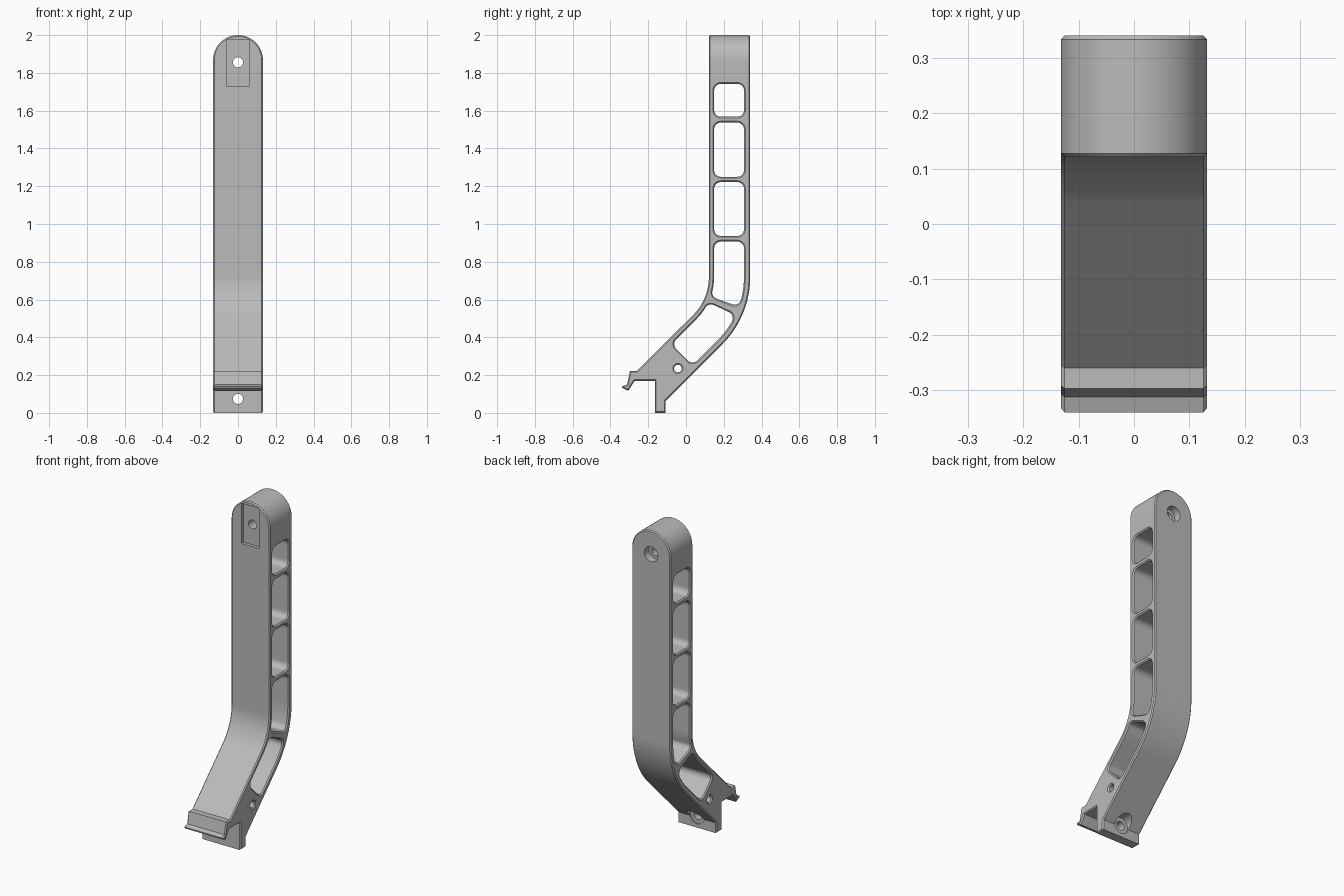
import bpy, bmesh, math

cube = bpy.data.objects.get("Cube")
if cube:
    bpy.data.objects.remove(cube, do_unlink=True)

HALF = 0.132                    # half width of the arm
CY, CZ = -0.164, 0.72           # centre of the bend
R_FRONT, R_BACK = 0.285, 0.504
R_MID = (R_FRONT + R_BACK) / 2
BEND = R_MID * math.pi / 4      # length of the bend along the middle
ARCH = 2 - HALF                 # height where the rounded top begins
CHAMFER = 0.007

grey = bpy.data.materials.new("plain_grey")
grey.use_nodes = True
grey.diffuse_color = (0.5, 0.5, 0.5, 1)
bsdf = next(n for n in grey.node_tree.nodes if n.type == 'BSDF_PRINCIPLED')
bsdf.inputs["Base Color"].default_value = grey.diffuse_color


def loft(name, axis, rings):
    """Capped solid through rings of (position on axis, 2D points)."""
    bm = bmesh.new()
    loops = []
    for d, pts in rings:
        loops.append([bm.verts.new((d, u, v) if axis == 'X' else (u, d, v)) for u, v in pts])
    for a, b in zip(loops, loops[1:]):
        for i in range(len(a)):
            j = (i + 1) % len(a)
            bm.faces.new((a[i], a[j], b[j], b[i]))
    bm.faces.new(loops[0])
    bm.faces.new(loops[-1])
    bmesh.ops.recalc_face_normals(bm, faces=bm.faces)
    mesh = bpy.data.meshes.new(name)
    bm.to_mesh(mesh)
    bm.free()
    mesh.materials.append(grey)
    obj = bpy.data.objects.new(name, mesh)
    bpy.context.collection.objects.link(obj)
    return obj


def combine(target, cutter, operation='DIFFERENCE'):
    mod = target.modifiers.new("cut", 'BOOLEAN')
    mod.operation, mod.object, mod.solver = operation, cutter, 'EXACT'
    bpy.context.view_layer.objects.active = target
    bpy.ops.object.modifier_apply(modifier=mod.name)
    bpy.data.objects.remove(cutter, do_unlink=True)


def on_path(s, r):
    """Point (y, z) at length s along the bent arm, at bend radius r."""
    a = min(max(s, 0), BEND) / R_MID
    y, z = CY + r * math.cos(a), CZ - r * math.sin(a)
    past = max(s - BEND, 0) * math.sqrt(0.5)
    return y - past, z - past - min(s, 0)


def circle(u, v, r, n=32):
    return [(u + r * math.cos(math.tau * i / n), v + r * math.sin(math.tau * i / n)) for i in range(n)]


def window_outline(s0, s1, grow, rad=0.035):
    """Rounded rectangle bent along the arm."""
    r0, r1 = 0.313, 0.471
    corners = [(s1 - rad, r1 - rad), (s0 + rad, r1 - rad), (s0 + rad, r0 + rad), (s1 - rad, r0 + rad)]
    flat = []
    for k, (s, r) in enumerate(corners):
        for i in range(7):
            a = math.pi / 2 * (k + i / 6)
            flat.append((s + (rad + grow) * math.cos(a), r + (rad + grow) * math.sin(a)))
    pts = []
    for i, (s, r) in enumerate(flat):
        s2, r2 = flat[(i + 1) % len(flat)]
        n = 10 if abs(s2 - s) > 0.05 else 1
        pts += [on_path(s + (s2 - s) * t / n, r + (r2 - r) * t / n) for t in range(n)]
    return pts


# Arm with clamp hook and foot, as one side profile
bend = [BEND * i / 16 for i in range(17)]
front = [on_path(s, R_FRONT) for s in [-1.4] + bend]
back = [on_path(s, R_BACK) for s in [-1.4] + bend]
hook = [(-0.26, 0.222), (-0.297, 0.222), (-0.312, 0.15), (-0.34, 0.141),
        (-0.338, 0.132), (-0.305, 0.117), (-0.272, 0.17)]
foot = [(-0.165, 0.17), (-0.165, 0), (-0.108, 0), (-0.108, 0.063)]
outline = front + hook + foot + back[::-1]
arm = loft("bent_arm", 'X', [(-0.2, outline), (0.2, outline)])

# Straight sides and rounded top
arch = [(HALF * math.cos(math.pi * i / 40), ARCH + HALF * math.sin(math.pi * i / 40)) for i in range(41)]
arch += [(-HALF, -0.1), (HALF, -0.1)]
combine(arm, loft("arch_cutter", 'Y', [(-1, arch), (1, arch)]), 'INTERSECT')

# Chamfer along both side outlines
bm = bmesh.new()
bm.from_mesh(arm.data)
bmesh.ops.remove_doubles(bm, verts=bm.verts, dist=0.00005)
rim = []
for e in bm.edges:
    a, b = (v.co for v in e.verts)
    same_side = a.x * b.x > 0 or min(a.z, b.z) > ARCH
    if same_side and len(e.link_faces) == 2 and e.calc_face_angle() > 0.8:
        rim.append(e)
bmesh.ops.bevel(bm, geom=rim, offset=CHAMFER, segments=1, affect='EDGES', clamp_overlap=True)
bm.to_mesh(arm.data)
bm.free()

# Row of windows through the sides, with chamfered rims
spans = [(CZ - top, CZ - low) for top, low in [(1.742, 1.568), (1.537, 1.25), (1.222, 0.937)]]
spans += [(CZ - 0.907, R_MID * math.radians(19.5)), (R_MID * math.radians(25.5), BEND + 0.19)]
inner, outer = HALF - CHAMFER, HALF + CHAMFER
for s0, s1 in spans:
    narrow, wide = window_outline(s0, s1, 0), window_outline(s0, s1, 2 * CHAMFER)
    combine(arm, loft("window_cutter", 'X',
                      [(-outer, wide), (-inner, narrow), (inner, narrow), (outer, wide)]))

# Cross pin hole
small, large = circle(-0.043, 0.235, 0.02), circle(-0.043, 0.235, 0.034)
combine(arm, loft("pin_cutter", 'X', [(-outer, large), (-inner, small), (inner, small), (outer, large)]))

# Shallow pocket at the top of the front
pocket = [(-0.062, 1.73), (0.062, 1.73), (0.062, 1.977), (-0.062, 1.977)]
combine(arm, loft("pocket_cutter", 'Y', [(0.05, pocket), (0.141, pocket)]))

# Counterbored bolt holes at top and foot
for z, start, step, end, bore in [(1.856, 0, 0.295, 0.4, 0.046), (0.074, -0.2, -0.115, 0.1, 0.05)]:
    thin, thick = circle(0, z, 0.027), circle(0, z, bore)
    combine(arm, loft("bolt_cutter", 'Y', [(start, thin), (step, thin), (step, thick), (end, thick)]))

# Smooth curves with crisp edges
bpy.ops.object.select_all(action='DESELECT')
arm.select_set(True)
bpy.context.view_layer.objects.active = arm
bpy.ops.object.shade_smooth_by_angle(angle=math.radians(30))
weighted = arm.modifiers.new("even_normals", 'WEIGHTED_NORMAL')
weighted.keep_sharp = True
